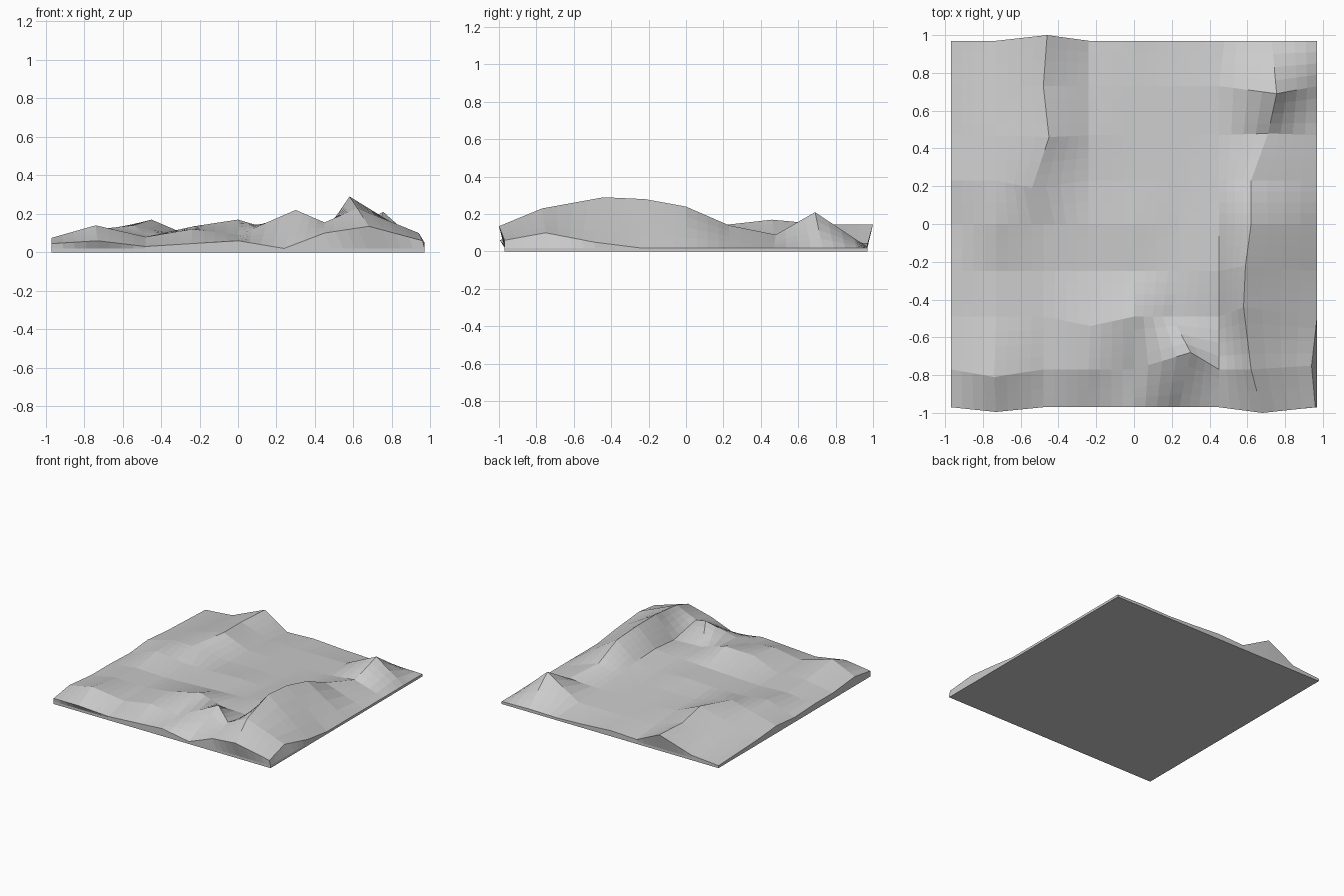
import bpy, bmesh

if "Cube" in bpy.data.objects:
    bpy.data.objects.remove(bpy.data.objects["Cube"])

HALF, SLAB, SUB = 0.97, 0.02, 4

# Control net: column x, row y, and heights (rows front to back, left to right)
COL_X = [-.97, -.73, -.48, -.24, 0, .24, .45, .62, .97]
ROW_Y = [-.97, -.77, -.49, -.25, 0, .23, .47, .73, .97]
HEIGHTS = [
    [.045, .06, .03, .045, .06, .02, .10, .135, .06],
    [.075, .14, .08, .12, .09, .22, .155, .23, .10],
    [.05, .09, .08, .135, .17, .11, .10, .29, .05],
    [.05, .08, .07, .08, .09, .10, .12, .28, .02],
    [.04, .12, .09, .09, .10, .09, .11, .24, .02],
    [.06, .12, .14, .08, .08, .08, .09, .14, .02],
    [.04, .10, .17, .08, .07, .07, .07, .09, .02],
    [.03, .07, .145, .06, .06, .06, .06, .21, .02],
    [.02, .04, .145, .036, .045, .03, .02, .025, .02],
]

# Peaks and ridge points that lean off the net: (row, column): (x, y)
LEAN = {
    (0, 1): (-.73, -.995), (0, 7): (.68, -1.0), (0, 8): (.96, -.97),
    (1, 1): (-.74, -.81), (1, 5): (.30, -.68), (1, 8): (.94, -.75),
    (2, 3): (-.23, -.54), (2, 5): (.2, -.49), (2, 7): (.58, -.44),
    (3, 7): (.59, -.22), (5, 2): (-.54, .19), (6, 2): (-.45, .46),
    (6, 7): (.71, .48), (7, 7): (.755, .69), (8, 2): (-.46, 1.0),
    (8, 7): (.73, .97), (8, 6): (.48, .97),
}
N = len(COL_X)


def control(r, c):
    x, y = LEAN.get((r, c), (COL_X[c], ROW_Y[r]))
    return x, y, HEIGHTS[r][c]


def surface(i, j):
    """Bilinear point on the control net at fine row i, column j."""
    r, c = min(i // SUB, N - 2), min(j // SUB, N - 2)
    v, u = i / SUB - r, j / SUB - c
    corners = zip(control(r, c), control(r, c + 1), control(r + 1, c), control(r + 1, c + 1))
    return [(a * (1 - u) + b * u) * (1 - v) + (d * (1 - u) + e * u) * v for a, b, d, e in corners]


bm = bmesh.new()
M = (N - 1) * SUB

# Ground surface
top = [[bm.verts.new(surface(i, j)) for j in range(M + 1)] for i in range(M + 1)]
for i in range(M):
    for j in range(M):
        bm.faces.new((top[i][j], top[i][j + 1], top[i + 1][j + 1], top[i + 1][j]))

# Skirt down to the thin square slab
ring = ([(0, j) for j in range(M)] + [(i, M) for i in range(M)]
        + [(M, j) for j in range(M, 0, -1)] + [(i, 0) for i in range(M, 0, -1)])


def slab_ring(z):
    return [bm.verts.new((-HALF + 2 * HALF * j / M, -HALF + 2 * HALF * i / M, z)) for i, j in ring]


loops = [[top[i][j] for i, j in ring], slab_ring(SLAB), slab_ring(0)]
for upper, lower in zip(loops, loops[1:]):
    for k in range(len(ring)):
        n = (k + 1) % len(ring)
        bm.faces.new((upper[k], lower[k], lower[n], upper[n]))
bm.faces.new(loops[-1][::-1])
bmesh.ops.remove_doubles(bm, verts=bm.verts, dist=0.0005)
bmesh.ops.recalc_face_normals(bm, faces=bm.faces)

mesh = bpy.data.meshes.new("terrain")
bm.to_mesh(mesh)
bm.free()
bpy.context.collection.objects.link(bpy.data.objects.new("terrain", mesh))
